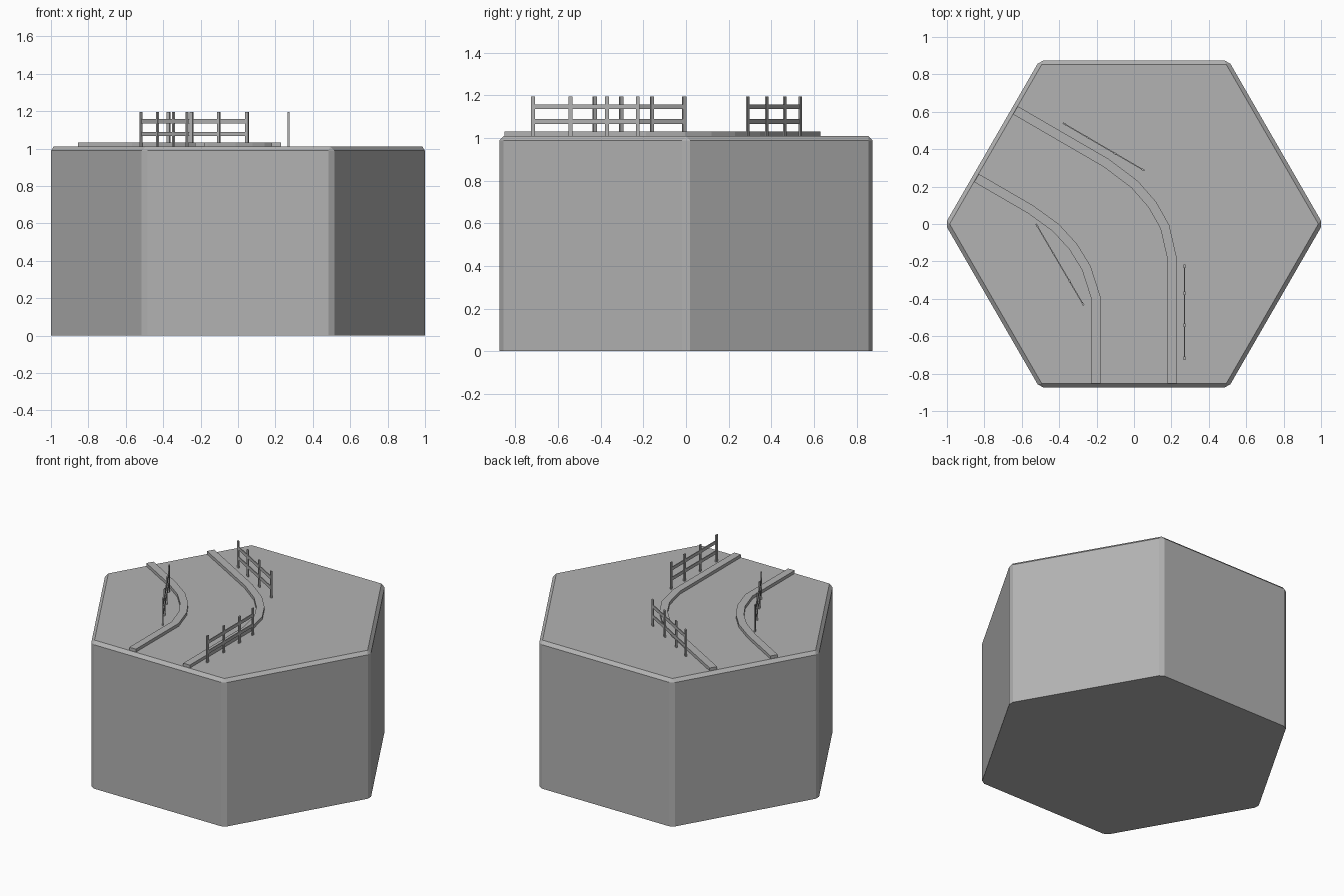
import bpy, bmesh, math
from mathutils import Vector, Matrix

if "Cube" in bpy.data.objects:
    bpy.data.objects.remove(bpy.data.objects["Cube"])

TOP = 1.01

# Mid grey shared by every part
grey = bpy.data.materials.new("grey")
grey.diffuse_color = (0.45, 0.45, 0.45, 1)
grey.use_nodes = True
grey.node_tree.nodes["Principled BSDF"].inputs["Base Color"].default_value = grey.diffuse_color


def finish(name, bm):
    bmesh.ops.recalc_face_normals(bm, faces=bm.faces)
    me = bpy.data.meshes.new(name)
    bm.to_mesh(me)
    bm.free()
    me.materials.append(grey)
    ob = bpy.data.objects.new(name, me)
    bpy.context.collection.objects.link(ob)
    return ob


def hex_base():
    # Hexagonal block, chamfered everywhere except round the bottom
    bm = bmesh.new()
    ring = [bm.verts.new((1.01 * math.cos(i * math.pi / 3),
                          1.01 * math.sin(i * math.pi / 3), 0)) for i in range(6)]
    face = bm.faces.new(ring)
    ext = bmesh.ops.extrude_face_region(bm, geom=[face], use_keep_orig=True)
    up = [v for v in ext["geom"] if isinstance(v, bmesh.types.BMVert)]
    bmesh.ops.translate(bm, verts=up, vec=(0, 0, TOP))
    bmesh.ops.recalc_face_normals(bm, faces=bm.faces)
    edges = [e for e in bm.edges if max(v.co.z for v in e.verts) > 0.5]
    bmesh.ops.bevel(bm, geom=edges, offset=0.021, offset_type='OFFSET',
                    segments=1, profile=0.5, affect='EDGES')
    finish("hex_base", bm)


def curb(name, path, width=0.05, z0=1.0, z1=1.031):
    # Rectangular strip swept along a path with mitred joints
    pts = [Vector(p) for p in path]
    bm = bmesh.new()
    sections = []
    for i, p in enumerate(pts):
        d1 = (p - pts[i - 1]).normalized() if i else (pts[1] - p).normalized()
        d2 = (pts[i + 1] - p).normalized() if i < len(pts) - 1 else d1
        t = (d1 + d2).normalized()
        n = Vector((-t.y, t.x)) * (width / 2 / t.dot(d1))
        sections.append([bm.verts.new((*(p + n * s), z))
                         for s, z in ((1, z0), (-1, z0), (-1, z1), (1, z1))])
    for a, b in zip(sections, sections[1:]):
        for k in range(4):
            bm.faces.new((a[k], a[(k + 1) % 4], b[(k + 1) % 4], b[k]))
    bm.faces.new(sections[0])
    bm.faces.new(sections[-1])
    finish(name, bm)


def box(bm, frame, centre, size):
    m = frame @ Matrix.Translation(centre) @ Matrix.Diagonal((*size, 1))
    bmesh.ops.create_cube(bm, size=1, matrix=m)


def fence(name, start, end):
    # Four posts and two rails along the start-end line
    s, e = Vector(start), Vector(end)
    d = e - s
    length = d.length
    frame = (Matrix.Translation((s.x, s.y, 0))
             @ Matrix.Rotation(math.atan2(d.y, d.x), 4, 'Z'))
    bm = bmesh.new()
    for f in (0, 0.36, 0.705, 1):
        box(bm, frame, (f * length, 0, 1.099), (0.018, 0.009, 0.19))
    for z in (1.077, 1.146):
        box(bm, frame, (length / 2, 0, z), (length, 0.006, 0.022))
    finish(name, bm)


hex_base()

# Curbs on both sides of the bending road
curb("curb_outer", [(0.205, -0.852), (0.205, -0.19), (0.165, -0.015),
                    (0.097, 0.105), (0.003, 0.212), (-0.148, 0.326), (-0.634, 0.608)])
curb("curb_inner", [(-0.205, -0.852), (-0.205, -0.39), (-0.255, -0.235),
                    (-0.326, -0.12), (-0.418, -0.02), (-0.553, 0.078), (-0.842, 0.246)])

# Fences
fence("fence_right", (0.27, -0.718), (0.27, -0.226))
fence("fence_back", (0.048, 0.29), (-0.372, 0.535))
fence("fence_left", (-0.519, -0.008), (-0.273, -0.428))
